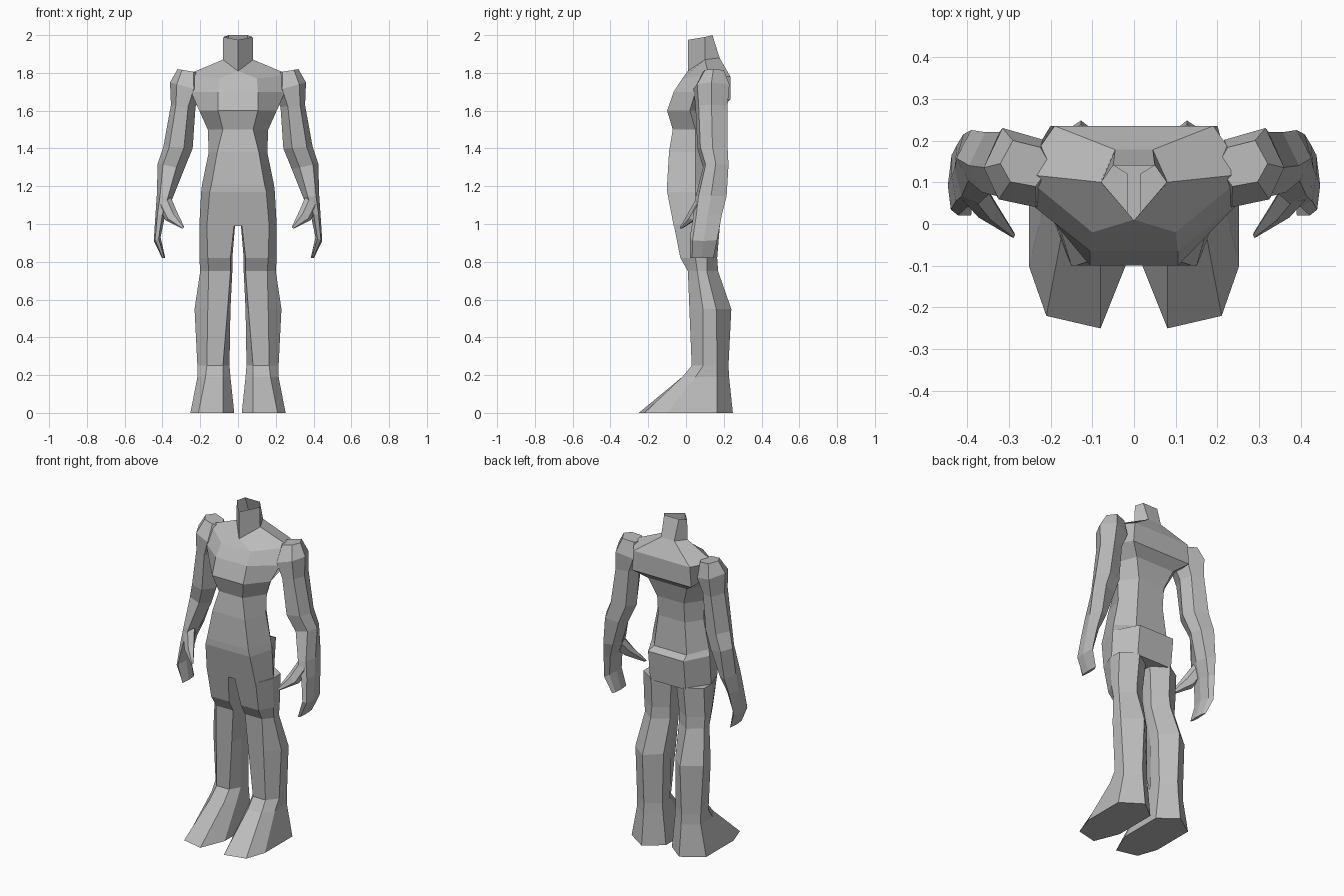
import bpy, bmesh

grey = bpy.data.materials.new("plain_grey")
grey.diffuse_color = (0.5, 0.5, 0.5, 1)


def loft(name, rings, cap_start=True, cap_end=True):
    """Flat-faced skin over a list of equal-length rings."""
    bm = bmesh.new()
    loops = [[bm.verts.new(p) for p in ring] for ring in rings]
    n = len(loops[0])
    for a, b in zip(loops, loops[1:]):
        for i in range(n):
            j = (i + 1) % n
            bm.faces.new((a[i], a[j], b[j], b[i]))
    if cap_start:
        bm.faces.new(loops[0][::-1])
    if cap_end:
        bm.faces.new(loops[-1])
    bmesh.ops.remove_doubles(bm, verts=bm.verts, dist=0.0005)
    bmesh.ops.recalc_face_normals(bm, faces=bm.faces)
    me = bpy.data.meshes.new(name)
    bm.to_mesh(me)
    bm.free()
    me.materials.append(grey)
    ob = bpy.data.objects.new(name, me)
    bpy.context.collection.objects.link(ob)
    return ob


def pair(name, rings):
    """Build a part on +x and its mirror on -x."""
    loft("left_" + name, rings)
    loft("right_" + name, [[(-x, y, z) for x, y, z in r] for r in rings])


def body_ring(yf, xf, zf, xs, ys, zs, xb, yb, zb):
    """Symmetric ring from front, side and back points."""
    half = [(xf, yf, zf), (xs, ys, zs), (xb, yb, zb)]
    right = [(-x, y, z) for x, y, z in half[::-1]]
    return [(0, yf, zf)] + half + [(0, yb, zb)] + right


def limb_ring(xi, xo, yf, yb, zi, zo):
    """Six-sided ring, inner height zi to outer height zo."""
    shape = [(0, .45), (.3, 0), (.8, .1), (1, .5), (.75, 1), (.2, .85)]
    return [(xi + (xo - xi) * u, yf + (yb - yf) * v, zi + (zo - zi) * u)
            for u, v in shape]


def leg_ring(z, yf, fi, fo, so, si, ysf, ysb, yh, xh=.127):
    """Seven-sided ring: front edge, two sides and a rear ridge."""
    return [(fi, yf, z), (fo, yf + (.03 if z == 0 else 0), z), (so, ysf, z),
            (so, ysb, z), (xh, yh, z), (si, ysb, z), (si, ysf, z)]


# Torso with buttock ledge, waist, chest, shoulder yoke and open neck
loft("torso", [body_ring(*r) for r in [
    (-.065, .165, .99, .205, .05, .99, .12, .175, .99),
    (-.10, .15, 1.17, .195, .05, 1.17, .12, .195, 1.17),
    (-.10, .14, 1.21, .19, .05, 1.21, .11, .15, 1.19),
    (-.09, .11, 1.38, .155, .05, 1.38, .09, .14, 1.38),
    (-.07, .08, 1.50, .16, .05, 1.50, .09, .15, 1.50),
    (-.10, .105, 1.60, .205, .02, 1.60, .13, .18, 1.61),
    (-.065, .105, 1.70, .25, .05, 1.70, .20, .235, 1.66),
    (-.02, .10, 1.77, .27, .12, 1.79, .19, .235, 1.78),
    (.01, .001, 1.81, .08, .10, 1.87, .045, .178, 1.88),
    (.01, .001, 1.975, .078, .10, 1.99, .05, .14, 2.0),
]], cap_end=False)

# Legs and feet as one continuous shape each
pair("leg", [leg_ring(*r) for r in [
    (1.0, -.065, .02, .165, .205, .015, .04, .12, .18, .11),
    (.82, -.03, .04, .16, .205, .03, .05, .11, .165, .115),
    (.75, .01, .04, .155, .20, .03, .06, .11, .17, .12),
    (.55, .018, .055, .16, .23, .04, .09, .16, .24),
    (.25, .03, .08, .165, .215, .045, .09, .165, .225),
    (.19, -.02, .08, .172, .215, .04, .05, .165, .228),
    (0, -.25, .08, .21, .252, .02, -.10, .165, .248),
]])

# Arms: shoulder cap, upper arm, elbow, forearm, flat curled hand
pair("arm", [limb_ring(*r) for r in [
    (.20, .32, .09, .20, 1.80, 1.82),
    (.18, .36, .04, .23, 1.70, 1.75),
    (.225, .355, .05, .22, 1.62, 1.63),
    (.24, .395, .06, .22, 1.40, 1.41),
    (.285, .425, .09, .225, 1.29, 1.32),
    (.345, .43, .05, .215, 1.14, 1.15),
    (.385, .437, .04, .19, 1.05, 1.05),
    (.41, .446, .02, .165, .93, .91),
    (.385, .402, .02, .145, .82, .82),
]])

# Thumbs reaching forward and inward
pair("thumb", [limb_ring(*r) for r in [
    (.355, .425, .05, .13, 1.14, 1.10),
    (.325, .385, .01, .07, 1.07, 1.02),
    (.285, .295, -.033, -.018, .985, .975),
]])
